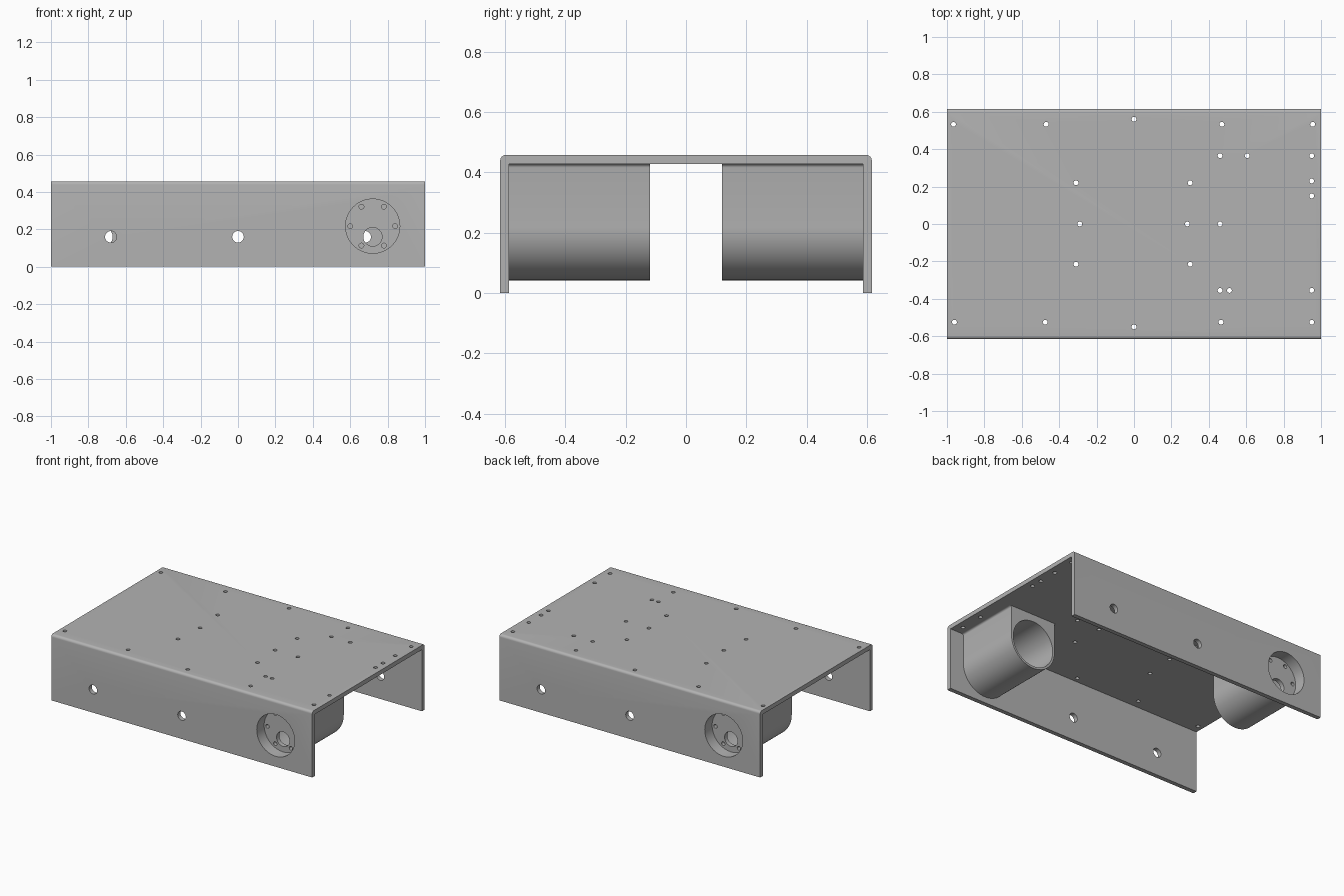
import bpy, bmesh
from math import pi, cos, sin, radians
from mathutils import Matrix, Vector

cube = bpy.data.objects.get("Cube")
if cube:
    bpy.data.objects.remove(cube, do_unlink=True)

WIDTH, HEIGHT, WALL = 0.616, 0.457, 0.03     # half width, height, sheet thickness
MOTOR_X, MOTOR_Z, SHAFT_Z = 0.72, 0.217, 0.16
INNER = WIDTH - WALL

metal = bpy.data.materials.new("plain grey metal")
metal.use_nodes = True
grey = (0.45, 0.45, 0.45, 1)
metal.diffuse_color = grey
metal.node_tree.nodes["Principled BSDF"].inputs["Base Color"].default_value = grey


def make_object(name, bm):
    bmesh.ops.recalc_face_normals(bm, faces=bm.faces)
    mesh = bpy.data.meshes.new(name)
    bm.to_mesh(mesh)
    bm.free()
    mesh.materials.append(metal)
    obj = bpy.data.objects.new(name, mesh)
    bpy.context.collection.objects.link(obj)
    return obj


def extrude_profile(name, points, offset):
    bm = bmesh.new()
    face = bm.faces.new([bm.verts.new(p) for p in points])
    new = bmesh.ops.extrude_face_region(bm, geom=[face])["geom"]
    verts = [v for v in new if isinstance(v, bmesh.types.BMVert)]
    bmesh.ops.translate(bm, verts=verts, vec=Vector(offset))
    return make_object(name, bm)


def add_drill(bm, centre, radius, depth, axis, sides):
    turn = Matrix.Rotation(pi / 2, 4, "X") if axis == "Y" else Matrix()
    bmesh.ops.create_cone(bm, cap_ends=True, segments=sides, radius1=radius,
                          radius2=radius, depth=depth,
                          matrix=Matrix.Translation(centre) @ turn)


def cut(obj, drills):
    bm = bmesh.new()
    for drill in drills:
        add_drill(bm, *drill)
    cutter = make_object("drill_cutter", bm)
    cutter.hide_render = True
    mod = obj.modifiers.new("drill", "BOOLEAN")
    mod.operation, mod.solver, mod.object = "DIFFERENCE", "EXACT", cutter
    bpy.context.view_layer.objects.active = obj
    bpy.ops.object.modifier_apply(modifier=mod.name)
    bpy.data.objects.remove(cutter, do_unlink=True)


def smooth(obj):
    bpy.ops.object.select_all(action="DESELECT")
    obj.select_set(True)
    bpy.context.view_layer.objects.active = obj
    bpy.ops.object.shade_smooth_by_angle(angle=radians(30))


# Folded sheet channel with rounded outer bends
bend = 0.018
half = [(INNER, HEIGHT - WALL), (INNER, 0), (WIDTH, 0)]
half += [(WIDTH - bend + bend * cos(a), HEIGHT - bend + bend * sin(a))
         for a in (i * pi / 12 for i in range(7))]
outline = half + [(-y, z) for y, z in reversed(half)]
channel = extrude_profile("channel_body", [(-1, y, z) for y, z in outline], (2, 0, 0))

# Mounting holes in the top sheet, grouped by row
rows = {
    0.533: (-0.965, -0.47, 0.47, 0.955), 0.56: (0,),
    0.365: (0.46, 0.605, 0.95), 0.23: (0.95,), 0.15: (0.95,),
    0.22: (-0.31, 0.3), 0: (-0.29, 0.285, 0.46), -0.215: (-0.31, 0.3),
    -0.355: (0.46, 0.51, 0.95), -0.55: (0,),
    -0.525: (-0.96, -0.475, 0.465, 0.95),
}
drills = [((x, y, HEIGHT), 0.013, 0.2, "Z", 16) for y, row in rows.items() for x in row]

# Side wall holes and motor recesses, turned half round for the back wall
for s in (1, -1):
    y = -s * (WIDTH - WALL / 2)
    drills += [((0, y, SHAFT_Z), 0.031, 0.1, "Y", 32),
               ((-s * 0.68, y, SHAFT_Z), 0.031, 0.1, "Y", 32),
               ((s * MOTOR_X, y, MOTOR_Z), 0.145, 0.1, "Y", 64)]
cut(channel, drills)
smooth(channel)

# Motor housings: U section with a small fillet against the top sheet
RADIUS, FILLET, INSIDE = 0.175, 0.012, 0.12
top = HEIGHT - WALL
flare = [(RADIUS + FILLET - FILLET * cos(a), top - FILLET + FILLET * sin(a))
         for a in (i * pi / 8 for i in range(5))]
arc = [(RADIUS * cos(a), MOTOR_Z + RADIUS * sin(a))
       for a in (pi + i * pi / 32 for i in range(33))]
section = arc + flare + [(-x, z) for x, z in reversed(flare)]

for s, name in ((1, "front_motor_housing"), (-1, "back_motor_housing")):
    housing = extrude_profile(name, [(s * MOTOR_X + x, -s * INNER, z) for x, z in section],
                              (0, s * (INNER - INSIDE), 0))
    # Outer recess and inner bore, leaving a mounting plate between them
    cut(housing, [((s * MOTOR_X, -s * 0.585, MOTOR_Z), 0.145, 0.1, "Y", 64),
                  ((s * MOTOR_X, -s * 0.3, MOTOR_Z), 0.16, 0.41, "Y", 64)])
    # Shaft hole and ring of screw holes
    holes = [((s * MOTOR_X, -s * 0.52, SHAFT_Z), 0.05, 0.1, "Y", 32)]
    holes += [((s * MOTOR_X + 0.12 * cos(a), -s * 0.52, MOTOR_Z + 0.12 * sin(a)),
               0.013, 0.1, "Y", 16) for a in (i * pi / 3 for i in range(6))]
    cut(housing, holes)
    smooth(housing)
